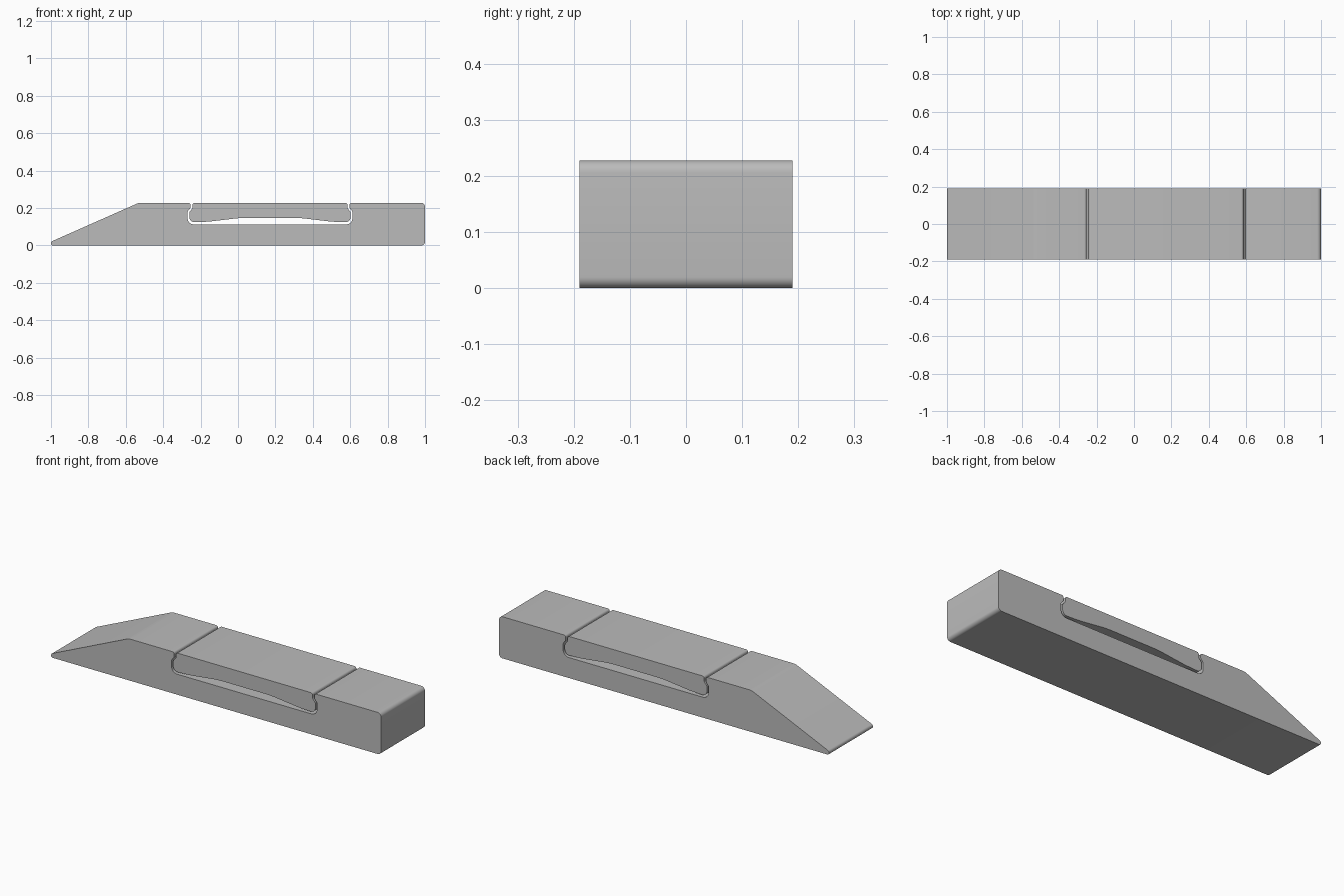
import bpy, bmesh, math
from mathutils import Vector

cube = bpy.data.objects.get("Cube")
if cube:
    bpy.data.objects.remove(cube, do_unlink=True)

HALF_WIDTH = 0.19
TOP = 0.228
MID = 0.171      # x of the socket's mirror line

grey = bpy.data.materials.new("light grey")
grey.use_nodes = True
colour = (0.5, 0.5, 0.5, 1)
grey.diffuse_color = colour
grey.node_tree.nodes["Principled BSDF"].inputs["Base Color"].default_value = colour


def rounded(corners, steps=8):
    """Replace every (x, z, radius) corner of a closed outline with an arc."""
    out = []
    n = len(corners)
    for i, (x, z, radius) in enumerate(corners):
        p = Vector((x, z))
        to_prev = Vector(corners[i - 1][:2]) - p
        to_next = Vector(corners[(i + 1) % n][:2]) - p
        a, b = to_prev.normalized(), to_next.normalized()
        half = a.angle(b) / 2
        if radius == 0 or half > math.pi / 2 - 0.01:
            out.append(p)
            continue
        cut = min(radius / math.tan(half), 0.49 * to_prev.length, 0.49 * to_next.length)
        r = cut * math.tan(half)
        centre = p + (a + b).normalized() * (r / math.sin(half))
        start, end = p + a * cut - centre, p + b * cut - centre
        sweep = start.angle(end)
        for k in range(steps + 1):
            t = k / steps
            arc = (start * math.sin((1 - t) * sweep) + end * math.sin(t * sweep)) / math.sin(sweep)
            out.append(centre + arc)
    return out


def mirrored(half):
    """Turn (distance from mirror line, z, radius) into a left-to-right path."""
    return ([(MID - u, z, r) for u, z, r in half]
            + [(MID + u, z, r) for u, z, r in reversed(half)])


def extrude_outline(name, corners):
    bm = bmesh.new()
    face = bm.faces.new([bm.verts.new((p.x, -HALF_WIDTH, p.y)) for p in rounded(corners)])
    extruded = bmesh.ops.extrude_face_region(bm, geom=[face])["geom"]
    verts = [g for g in extruded if isinstance(g, bmesh.types.BMVert)]
    bmesh.ops.translate(bm, verts=verts, vec=(0, 2 * HALF_WIDTH, 0))
    bmesh.ops.recalc_face_normals(bm, faces=bm.faces)
    mesh = bpy.data.meshes.new(name)
    bm.to_mesh(mesh)
    bm.free()
    mesh.materials.append(grey)
    obj = bpy.data.objects.new(name, mesh)
    bpy.context.collection.objects.link(obj)
    bpy.ops.object.select_all(action='DESELECT')
    obj.select_set(True)
    bpy.context.view_layer.objects.active = obj
    bpy.ops.object.shade_smooth_by_angle(angle=math.radians(35))
    return obj


# Wedge-nosed body with an undercut socket in its top
socket = [(0.425, TOP, 0.012), (0.425, 0.2, 0.02),
          (0.441, 0.182, 0.02), (0.441, 0.112, 0.04)]
body = ([(-1, 0, 0.012), (-1, 0.02, 0.014), (-0.53, TOP, 0.06)]
        + mirrored(socket)
        + [(1, TOP, 0.022), (1, 0, 0.02)])
extrude_outline("wedge_body", body)

# Snap-in insert with hooked ends and an arched underside
insert = [(0.414, TOP, 0.012), (0.414, 0.198, 0.02), (0.431, 0.18, 0.02),
          (0.431, 0.123, 0.035), (0.33, 0.127, 0.5), (0.16, 0.147, 0.6)]
extrude_outline("snap_in_insert", mirrored(insert))
